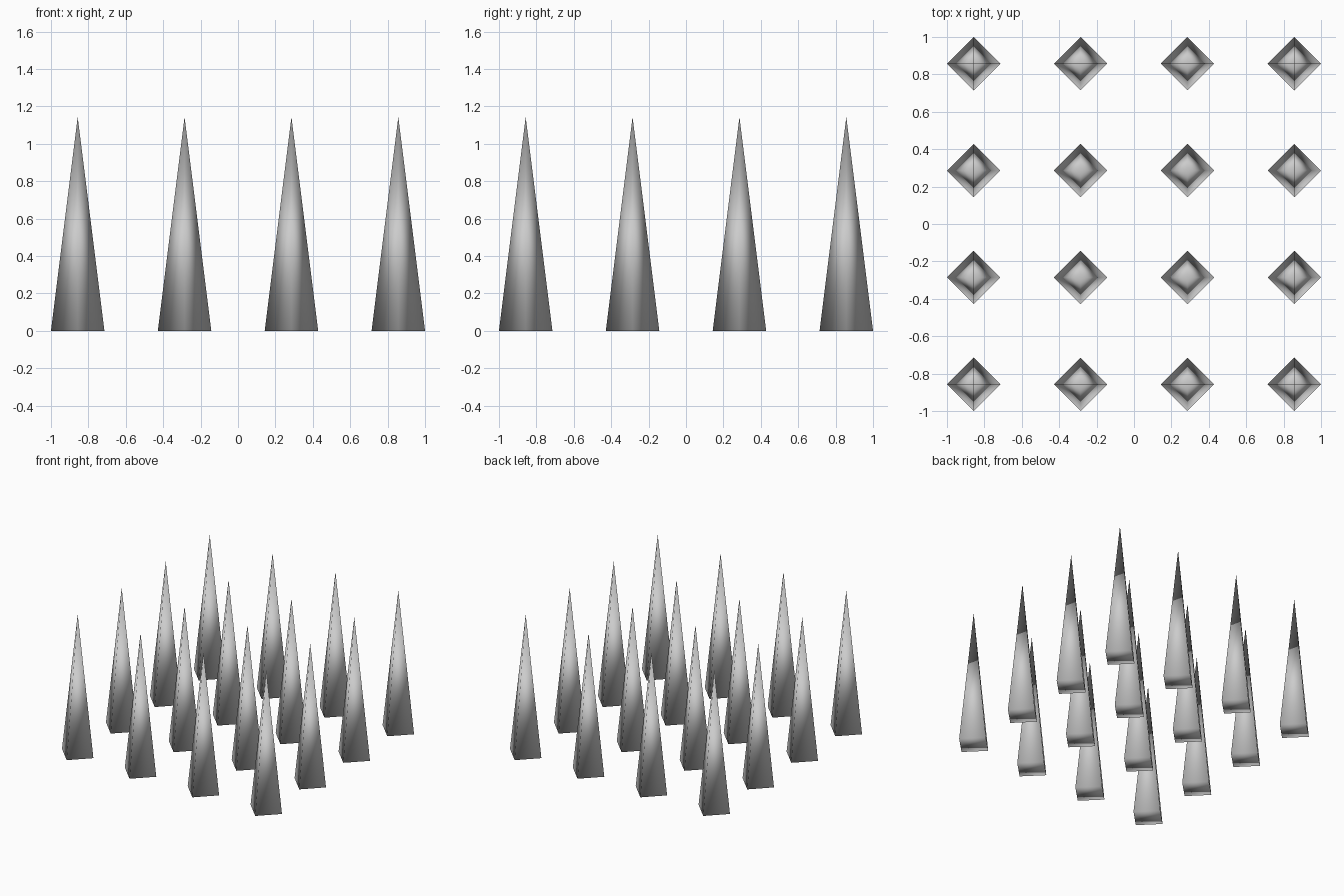
import bpy

if "Cube" in bpy.data.objects:
    bpy.data.objects.remove(bpy.data.objects["Cube"])

COUNT = 4
PITCH = 4 / 7       # spacing between spike centres
RADIUS = 1 / 7      # centre to corner of the diamond base
HEIGHT = 8 / 7


def add_spike(name, x, y):
    # four-sided spike, corners pointing along the axes
    bpy.ops.mesh.primitive_cone_add(vertices=4, radius1=RADIUS, radius2=0,
                                    depth=HEIGHT, location=(x, y, HEIGHT / 2))
    spike = bpy.context.object
    spike.name = name
    bpy.ops.object.shade_smooth()


# square grid of spikes
for row in range(COUNT):
    for col in range(COUNT):
        add_spike(f"spike_{row + 1}_{col + 1}",
                  (col - (COUNT - 1) / 2) * PITCH,
                  (row - (COUNT - 1) / 2) * PITCH)
